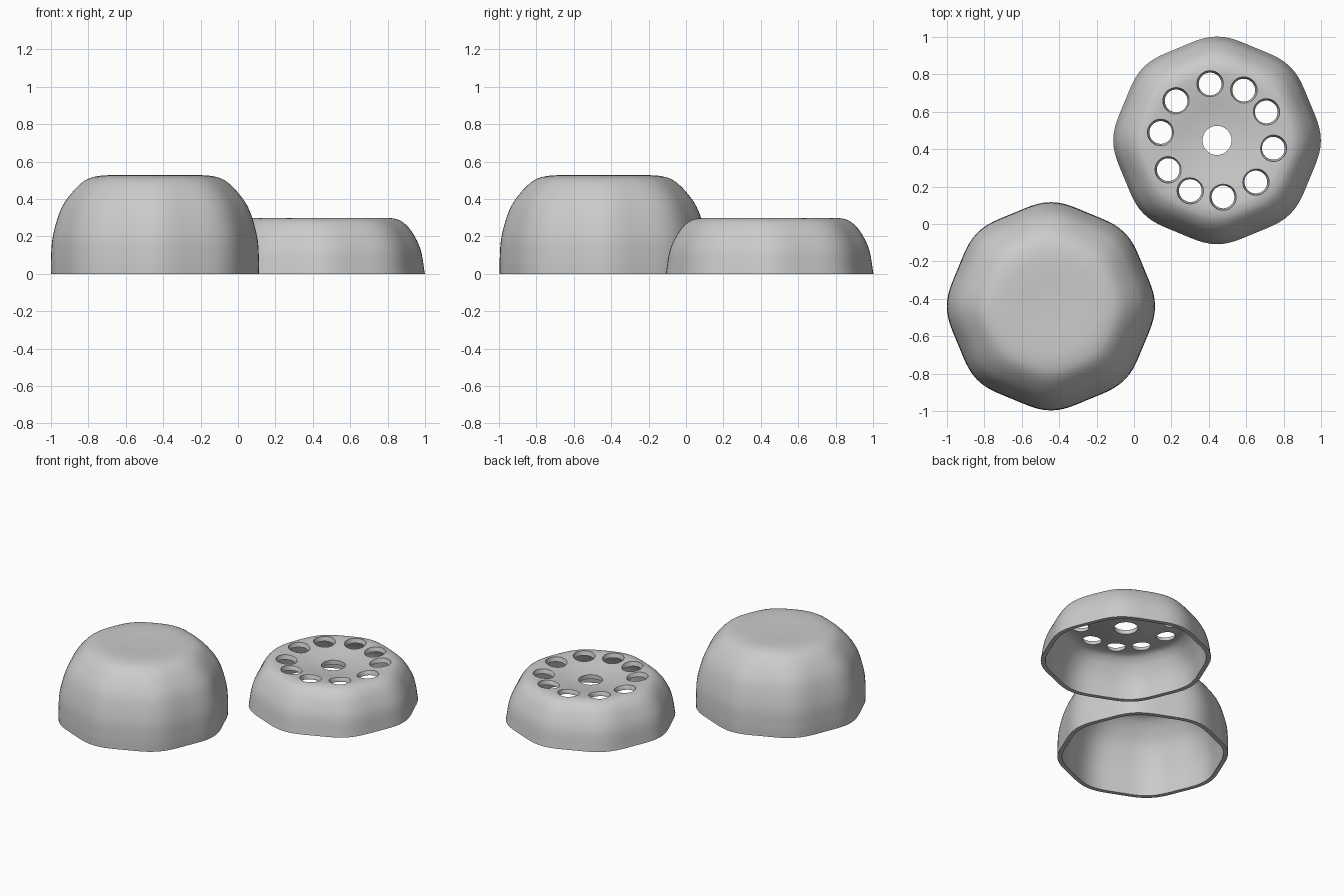
import bpy, bmesh, math
from mathutils import Vector

cube = bpy.data.objects.get("Cube")
if cube:
    bpy.data.objects.remove(cube, do_unlink=True)

SEGMENTS = 96
WALL = 0.03

grey = bpy.data.materials.new("light grey")
grey.use_nodes = True
colour = (0.6, 0.6, 0.6, 1)
grey.diffuse_color = colour
grey.node_tree.nodes["Principled BSDF"].inputs["Base Color"].default_value = colour


def smooth_profile(points, steps=5):
    """Catmull-Rom curve through (radius, height) points."""
    p = [Vector(q) for q in points]
    p = [2 * p[0] - p[1]] + p + [2 * p[-1] - p[-2]]
    out = []
    for a, b, c, d in zip(p, p[1:], p[2:], p[3:]):
        for i in range(steps):
            t = i / steps
            out.append(0.5 * (2 * b + (c - a) * t + (2 * a - 5 * b + 4 * c - d) * t**2
                              + (3 * b - a - 3 * c + d) * t**3))
    return out + [p[-2]]


def inner_profile(outer):
    """Profile moved inward by the wall thickness."""
    out = []
    for i, q in enumerate(outer):
        t = (outer[min(i + 1, len(outer) - 1)] - outer[max(i - 1, 0)]).normalized()
        n = Vector((-t.y, t.x)) * WALL
        out.append(Vector((max(q.x + n.x, 0.004), max(q.y + n.y, 0))))
    out[0] = Vector((outer[0].x - WALL, 0))
    return out


def octagon(angle, radius):
    """Softly rounded eight-cornered outline, rounder near the axis."""
    ripple = 0.035 * min(1, radius / 0.5) ** 2
    return radius * (1 - ripple * (1 - math.cos(8 * angle)) / 2)


def add_object(name, bm, location):
    bmesh.ops.recalc_face_normals(bm, faces=bm.faces)
    mesh = bpy.data.meshes.new(name)
    bm.to_mesh(mesh)
    bm.free()
    mesh.materials.append(grey)
    obj = bpy.data.objects.new(name, mesh)
    obj.location = location
    bpy.context.collection.objects.link(obj)
    return obj


def shell(name, points, location):
    """Hollow shell, open below."""
    outer = smooth_profile(points)
    loop = outer[::-1] + inner_profile(outer)
    bm = bmesh.new()
    rings = []
    for r, z in loop:
        ring = []
        for k in range(SEGMENTS):
            a = 2 * math.pi * k / SEGMENTS
            rad = octagon(a, r)
            ring.append(bm.verts.new((rad * math.cos(a), rad * math.sin(a), z)))
        rings.append(ring)
    for low, high in zip(rings, rings[1:]):
        for k in range(SEGMENTS):
            n = (k + 1) % SEGMENTS
            bm.faces.new((low[k], low[n], high[n], high[k]))
    bm.faces.new(rings[0])
    bm.faces.new(rings[-1])
    return add_object(name, bm, location)


def hole_cutter(bm, x, y, radius, flare):
    """Round plug with a widened mouth."""
    rings = []
    for r, z in ((radius, 0.1), (radius, 0.27), (radius + flare, 0.29), (radius + flare, 0.4)):
        rings.append([bm.verts.new((x + r * math.cos(a), y + r * math.sin(a), z))
                      for a in (2 * math.pi * k / 32 for k in range(32))])
    for low, high in zip(rings, rings[1:]):
        for k in range(32):
            n = (k + 1) % 32
            bm.faces.new((low[k], low[n], high[n], high[k]))
    bm.faces.new(rings[0][::-1])
    bm.faces.new(rings[-1])


# Tall plain bowl
tall = shell("tall_bowl", [(0.556, 0), (0.556, 0.08), (0.546, 0.2), (0.505, 0.34), (0.447, 0.43),
                           (0.375, 0.498), (0.3, 0.523), (0.2, 0.527), (0.1, 0.524), (0.005, 0.523)],
             (-0.444, -0.44, 0))

# Short bowl with a dished top
LOW = (0.444, 0.447, 0)
low = shell("short_bowl", [(0.555, 0), (0.532, 0.13), (0.485, 0.225), (0.435, 0.277), (0.385, 0.296),
                           (0.33, 0.296), (0.24, 0.285), (0.15, 0.27), (0.07, 0.262), (0.005, 0.262)], LOW)

# Ring of holes and the centre hole
bm = bmesh.new()
for degrees in (-8, 30, 62, 97, 136, 172, 211, 242, 276, 313):
    a = math.radians(degrees)
    hole_cutter(bm, 0.304 * math.cos(a), 0.304 * math.sin(a), 0.061, 0.01)
hole_cutter(bm, 0, 0, 0.078, 0)
cutter = add_object("hole_cutter", bm, LOW)
cutter.hide_render = True
cutter.hide_viewport = True

cut = low.modifiers.new("holes", "BOOLEAN")
cut.operation = "DIFFERENCE"
cut.solver = "EXACT"
cut.object = cutter

# Apply the cut so the shading sees the hole edges
bpy.context.view_layer.update()
graph = bpy.context.evaluated_depsgraph_get()
mesh = bpy.data.meshes.new_from_object(low.evaluated_get(graph))
low.modifiers.clear()
low.data = mesh
bpy.data.objects.remove(cutter, do_unlink=True)

for obj in (tall, low):
    bpy.ops.object.select_all(action="DESELECT")
    obj.select_set(True)
    bpy.context.view_layer.objects.active = obj
    bpy.ops.object.shade_smooth_by_angle(angle=math.radians(35))
